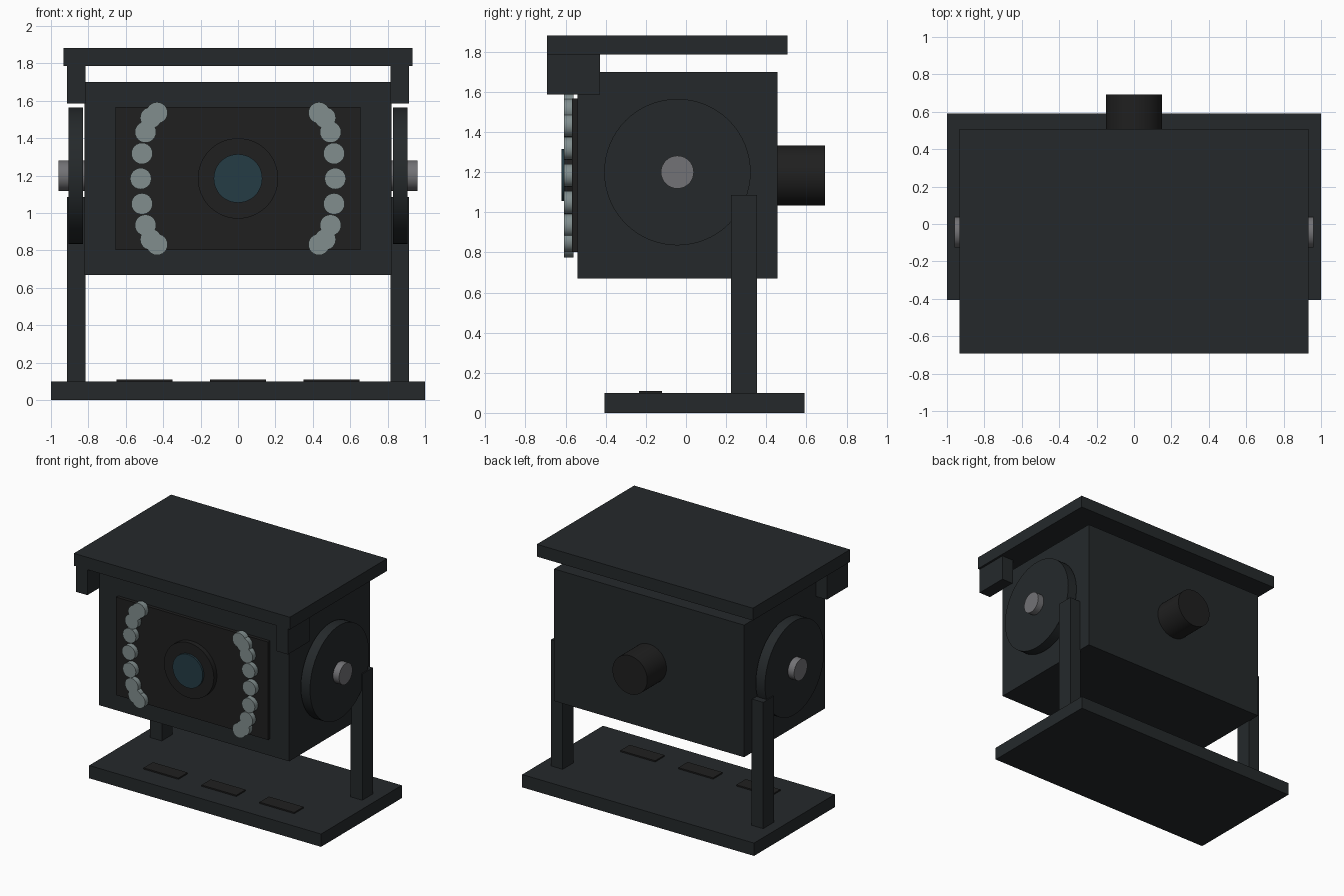
import bpy, math

if "Cube" in bpy.data.objects:
    bpy.data.objects.remove(bpy.data.objects["Cube"])

def material(name, r, g, b):
    m = bpy.data.materials.new(name)
    m.diffuse_color = (r, g, b, 1)
    m.use_nodes = True
    m.node_tree.nodes["Principled BSDF"].inputs["Base Color"].default_value = m.diffuse_color
    return m

CASE = material("dark_case", 0.018, 0.022, 0.024)
BLACK = material("black_plastic", 0.014, 0.014, 0.014)
GLASS = material("blue_glass", 0.018, 0.045, 0.06)
LAMP = material("lamp_grey", 0.22, 0.27, 0.27)
METAL = material("bolt_metal", 0.17, 0.17, 0.18)

def box(name, x, y, z, mat):
    """Box from (min, max) ranges."""
    bpy.ops.mesh.primitive_cube_add(size=1, location=[(a + b) / 2 for a, b in (x, y, z)])
    o = bpy.context.object
    o.name = name
    o.scale = [b - a for a, b in (x, y, z)]
    bpy.ops.object.transform_apply(location=False, rotation=False, scale=True)
    o.data.materials.append(mat)

def disc(name, axis, span, u, z, r, mat, sides=48):
    """Cylinder along 'x' or 'y' over span; u is its other horizontal coordinate."""
    mid, depth = sum(span) / 2, abs(span[1] - span[0])
    loc, rot = ((mid, u, z), (0, math.pi / 2, 0)) if axis == 'x' else ((u, mid, z), (math.pi / 2, 0, 0))
    bpy.ops.mesh.primitive_cylinder_add(vertices=sides, radius=r, depth=depth, location=loc, rotation=rot)
    o = bpy.context.object
    o.name = name
    o.data.materials.append(mat)
    bpy.ops.object.shade_smooth_by_angle(angle=math.radians(35))

def side_box(name, s, x, y, z, mat):
    box(name, sorted((s * x[0], s * x[1])), y, z, mat)

# Base plate with three raised pads
box("base_plate", (-1, 1), (-0.405, 0.59), (0, 0.1), CASE)
for x in (-0.5, 0, 0.5):
    box("base_pad", (x - 0.15, x + 0.15), (-0.235, -0.12), (0.09, 0.11), BLACK)

# Housing, front panel, lens and rear connector
box("housing", (-0.82, 0.82), (-0.54, 0.455), (0.67, 1.7), CASE)
box("front_panel", (-0.655, 0.655), (-0.567, -0.53), (0.803, 1.567), BLACK)
disc("lens_ring", 'y', (-0.605, -0.55), 0, 1.185, 0.215, BLACK)
disc("lens_glass", 'y', (-0.62, -0.58), 0, 1.185, 0.13, GLASS)
disc("rear_connector", 'y', (0.44, 0.692), 0, 1.183, 0.15, BLACK)

# Sun shield roof
box("roof", (-0.932, 0.932), (-0.692, 0.507), (1.786, 1.882), CASE)

for s in (-1, 1):
    # Roof bracket, upright, pivot disc and bolt on each side
    side_box("roof_bracket", s, (0.815, 0.915), (-0.692, -0.428), (1.587, 1.79), CASE)
    side_box("upright", s, (0.815, 0.915), (0.225, 0.355), (0.09, 1.085), CASE)
    disc("pivot_disc", 'x', (s * 0.828, s * 0.907), -0.043, 1.2, 0.365, CASE, 64)
    disc("pivot_bolt", 'x', (s * 0.80, s * 0.96), -0.043, 1.2, 0.082, METAL, 32)
    # Curved row of lamps
    for i in range(9):
        a = math.radians(-90 + 22.5 * i)
        disc("lamp", 'y', (-0.607, -0.56), s * (0.433 + 0.087 * math.cos(a)),
             1.184 + 0.352 * math.sin(a), 0.057, LAMP, 24)
